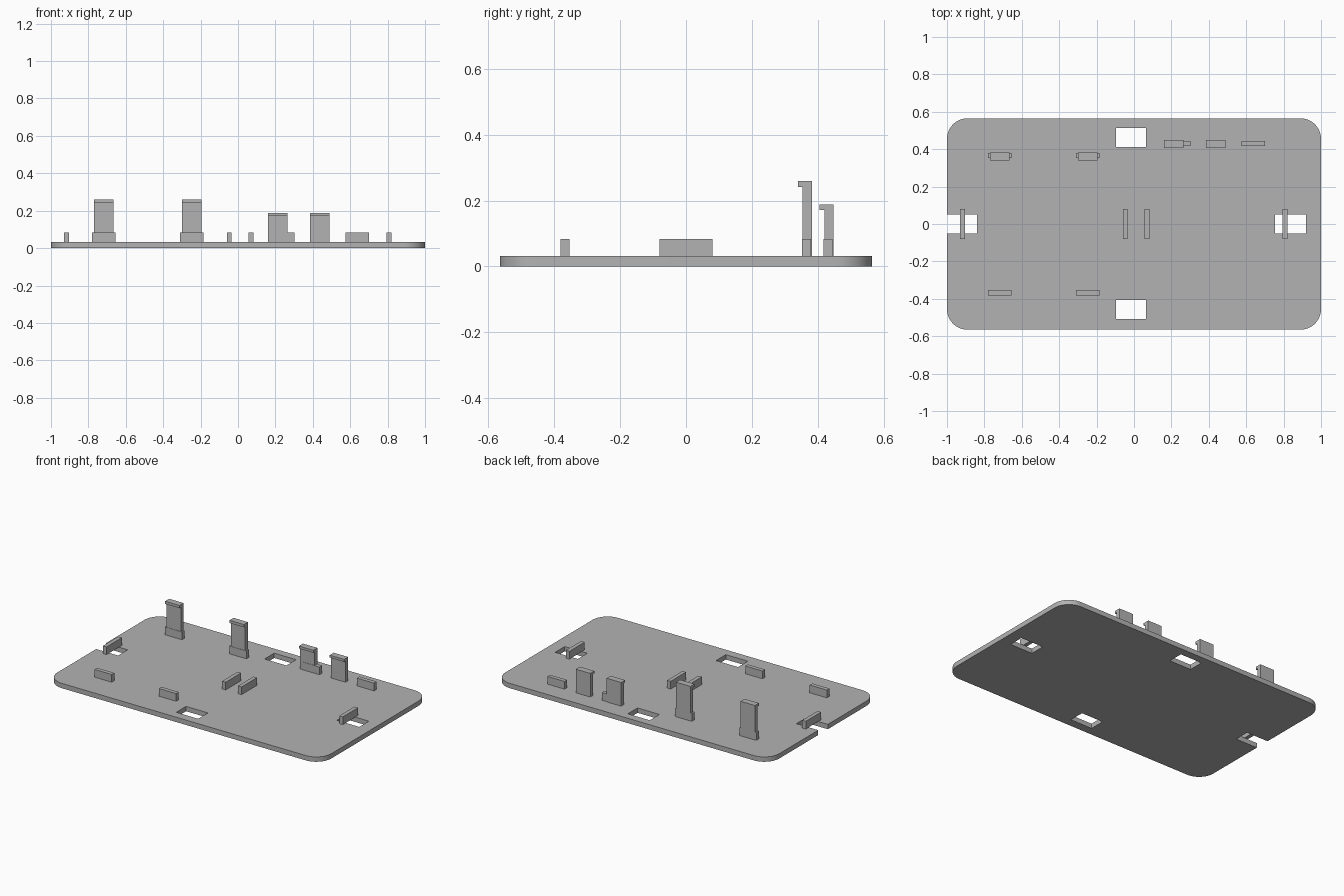
import bpy, bmesh, math

cube = bpy.data.objects.get("Cube")
if cube:
    bpy.data.objects.remove(cube, do_unlink=True)

grey = bpy.data.materials.new("plain grey")
grey.use_nodes = True
GREY = (0.45, 0.45, 0.45, 1)
grey.diffuse_color = GREY
grey.node_tree.nodes["Principled BSDF"].inputs["Base Color"].default_value = GREY

TOP = 0.032       # plate thickness
RIB_TOP = 0.083   # height of the low ribs


def prism(name, outline, depth):
    """Extrude a closed outline of 3D points along the depth vector."""
    bm = bmesh.new()
    face = bm.faces.new([bm.verts.new(p) for p in outline])
    new = bmesh.ops.extrude_face_region(bm, geom=[face])["geom"]
    bmesh.ops.translate(bm, vec=depth,
                        verts=[v for v in new if isinstance(v, bmesh.types.BMVert)])
    bmesh.ops.recalc_face_normals(bm, faces=bm.faces)
    mesh = bpy.data.meshes.new(name)
    bm.to_mesh(mesh)
    bm.free()
    mesh.materials.append(grey)
    obj = bpy.data.objects.new(name, mesh)
    bpy.context.collection.objects.link(obj)
    return obj


def box(name, x0, x1, y0, y1, z0, z1):
    corners = [(x0, y0, z0), (x1, y0, z0), (x1, y1, z0), (x0, y1, z0)]
    return prism(name, corners, (0, 0, z1 - z0))


def clip(name, x0, x1, back, height, hook):
    """Upright tab with a small hook pointing to the front."""
    stem, tip = back - 0.028, back - 0.042
    profile = [(back, TOP), (back, height), (tip, height),
               (tip, height - hook), (stem, height - hook), (stem, TOP)]
    return prism(name, [(x0, y, z) for y, z in profile], (x1 - x0, 0, 0))


# Base plate with rounded corners
R, HALF_Y = 0.11, 0.565
outline = []
for quarter, (sx, sy) in enumerate([(1, 1), (-1, 1), (-1, -1), (1, -1)]):
    for i in range(13):
        a = math.radians(90 * quarter + 7.5 * i)
        outline.append((sx * (1 - R) + R * math.cos(a),
                        sy * (HALF_Y - R) + R * math.sin(a), 0))
plate = prism("base_plate", outline, (0, 0, TOP))

# Openings cut through the plate
openings = {
    "back_slot": (-0.095, 0.065, 0.412, 0.513),
    "front_slot": (-0.095, 0.065, -0.508, -0.406),
    "right_notch": (-1.1, -0.84, -0.05, 0.05),
    "left_slot": (0.755, 0.92, -0.05, 0.05),
}
for name, area in openings.items():
    cutter = box(name + "_cutter", *area, -0.1, 0.1)
    cutter.hide_render = True
    cutter.hide_viewport = True
    cutter.display_type = 'WIRE'
    cut = plate.modifiers.new(name, 'BOOLEAN')
    cut.operation = 'DIFFERENCE'
    cut.solver = 'EXACT'
    cut.object = cutter

# Crosswise ribs, two of them bridging the openings
for name, x in [("right_end_rib", -0.93), ("right_middle_rib", -0.06),
                ("left_middle_rib", 0.056), ("left_end_rib", 0.795)]:
    box(name, x, x + 0.026, -0.08, 0.08, TOP, RIB_TOP)

# Low lengthwise ribs and tall clips, in matching pairs
for side, x in [("outer", -0.78), ("inner", -0.31)]:
    box(side + "_front_rib", x, x + 0.125, -0.381, -0.354, TOP, RIB_TOP)
    box(side + "_back_rib", x, x + 0.125, 0.352, 0.379, TOP, RIB_TOP)
    clip(side + "_tall_clip", x + 0.01, x + 0.115, 0.382, 0.26, 0.018)

# Short clips and ribs along the left back edge
for name, x in [("inner_short_clip", 0.16), ("outer_short_clip", 0.385)]:
    clip(name, x, x + 0.105, 0.448, 0.188, 0.016)
for name, x in [("short_clip_rib", 0.177), ("left_back_rib", 0.575)]:
    box(name, x, x + 0.125, 0.418, 0.445, TOP, RIB_TOP)

# Smooth plate corners, keeping the rims sharp
bpy.ops.object.select_all(action='DESELECT')
plate.select_set(True)
bpy.context.view_layer.objects.active = plate
bpy.ops.object.shade_smooth_by_angle(angle=math.radians(30))
